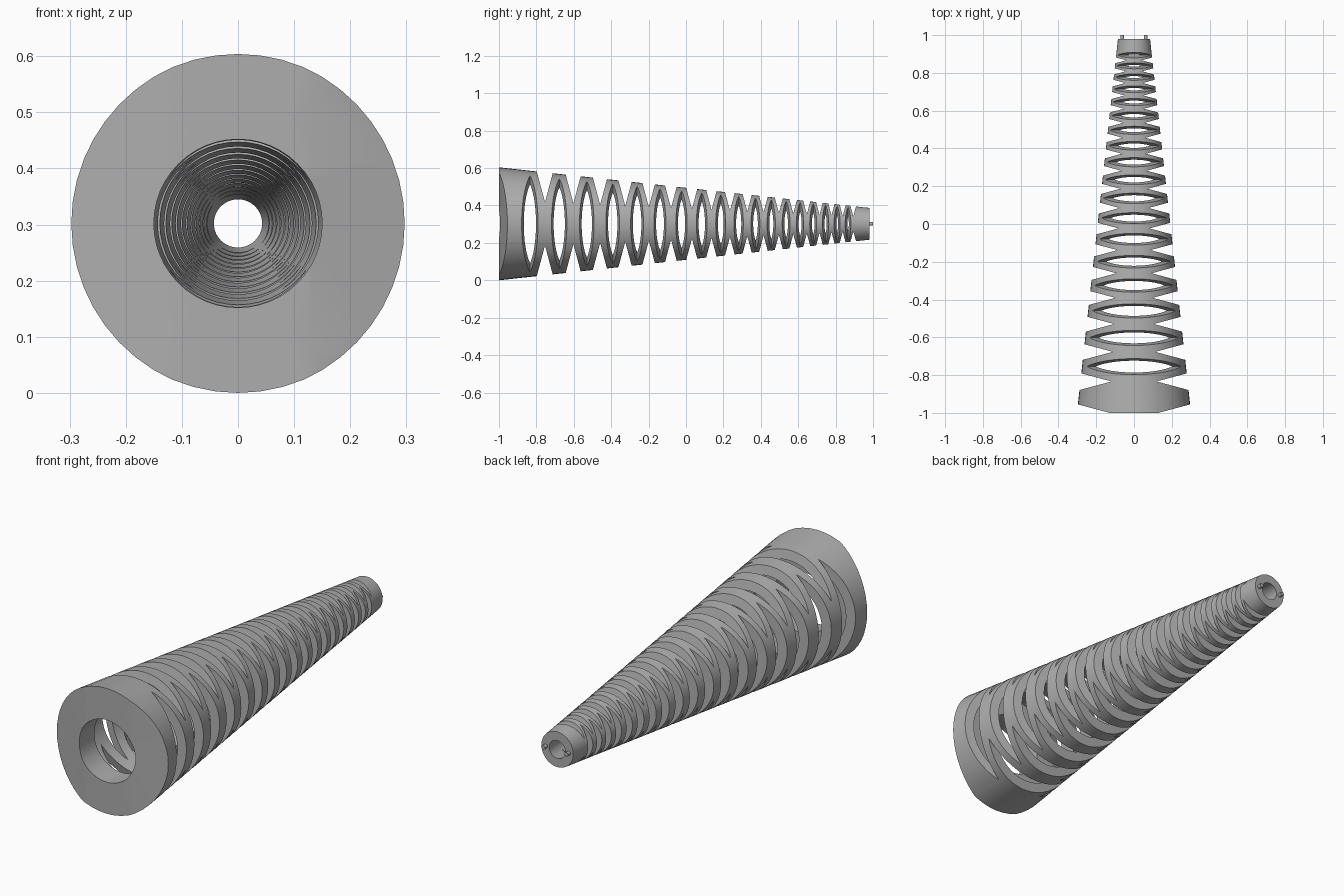
import bpy, bmesh, math
from mathutils import Matrix

cube = bpy.data.objects.get("Cube")
if cube:
    bpy.data.objects.remove(cube, do_unlink=True)

CENTRE_Z = 0.302
BACK = 0.98          # rear face of the sleeve
PITCH, SHRINK = 0.152, 0.94
SEGMENTS = 48

grey = bpy.data.materials.new("rubber grey")
grey.use_nodes = True
grey.diffuse_color = (0.42, 0.42, 0.42, 1)
grey.node_tree.nodes["Principled BSDF"].inputs["Base Color"].default_value = (0.42, 0.42, 0.42, 1)


def radius(y):
    return 0.302 - 0.1096 * (y + 1)


def notch_y(k):
    return -0.754 + PITCH * (1 - SHRINK ** k) / (1 - SHRINK)


def make_object(name, bm):
    bmesh.ops.recalc_face_normals(bm, faces=bm.faces)
    mesh = bpy.data.meshes.new(name)
    bm.to_mesh(mesh)
    bm.free()
    mesh.materials.append(grey)
    obj = bpy.data.objects.new(name, mesh)
    bpy.context.collection.objects.link(obj)
    return obj


def lathe(name, profile):
    """Spin a closed (radius, y) outline around the y axis."""
    bm = bmesh.new()
    rings = []
    for i in range(SEGMENTS):
        a = 2 * math.pi * i / SEGMENTS
        rings.append([bm.verts.new((r * math.cos(a), y, CENTRE_Z + r * math.sin(a)))
                      for r, y in profile])
    n = len(profile)
    for i in range(SEGMENTS):
        a, b = rings[i], rings[(i + 1) % SEGMENTS]
        for j in range(n):
            k = (j + 1) % n
            bm.faces.new((a[j], a[k], b[k], b[j]))
    return make_object(name, bm)


def wedge_cutters(name, steps, turn):
    """Pairs of V-shaped prisms pointing at the axis, turned about y."""
    bm = bmesh.new()
    for k in steps:
        y = notch_y(k)
        r = radius(y)
        tip, out = 0.42 * r, 1.12 * r
        half = 0.28 * PITCH * SHRINK ** k * (out - tip) / (r - tip)
        for side in (-1, 1):
            ends = [[bm.verts.new((side * x, y + dy, z))
                     for x, dy in ((tip, 0), (out, -half), (out, half))]
                    for z in (-1.2 * r, 1.2 * r)]
            bm.faces.new(ends[0])
            bm.faces.new(ends[1][::-1])
            for i in range(3):
                j = (i + 1) % 3
                bm.faces.new((ends[0][i], ends[0][j], ends[1][j], ends[1][i]))
    bmesh.ops.transform(bm, verts=bm.verts, matrix=Matrix.Translation((0, 0, CENTRE_Z))
                        @ Matrix.Rotation(turn, 4, 'Y'))
    obj = make_object(name, bm)
    obj.hide_render = True
    return obj


# Tapered hollow sleeve with a thick front collar
wall = 0.042
sleeve = lathe("tapered_sleeve", [
    (radius(-1), -1), (radius(BACK), BACK), (radius(BACK) - wall, BACK),
    (radius(-0.88) - wall, -0.88), (0.15, -0.88), (0.15, -1)])

# Alternating notches: sides (with the front chamfer), then top and bottom
cutters = [
    wedge_cutters("side_notch_cutter", [-1.5] + [k - 0.5 for k in range(18)], 0),
    wedge_cutters("top_notch_cutter", range(18), math.pi / 2)]
for cutter in cutters:
    mod = sleeve.modifiers.new(cutter.name, 'BOOLEAN')
    mod.operation = 'DIFFERENCE'
    mod.solver = 'EXACT'
    mod.object = cutter
bpy.context.view_layer.update()
cut_mesh = bpy.data.meshes.new_from_object(
    sleeve.evaluated_get(bpy.context.evaluated_depsgraph_get()))
sleeve.modifiers.clear()
sleeve.data = cut_mesh
for cutter in cutters:
    bpy.data.objects.remove(cutter, do_unlink=True)

# Two small pegs on the rear face
parts = [sleeve]
for name, side in (("left_peg", 1), ("right_peg", -1)):
    bm = bmesh.new()
    bmesh.ops.create_cone(
        bm, cap_ends=True, segments=16, radius1=0.01, radius2=0.01, depth=0.04,
        matrix=Matrix.Translation((side * 0.062, 0.98, CENTRE_Z))
        @ Matrix.Rotation(math.pi / 2, 4, 'X'))
    parts.append(make_object(name, bm))

# Smooth curved walls, sharp edges kept
bpy.ops.object.select_all(action='DESELECT')
for obj in parts:
    obj.select_set(True)
bpy.context.view_layer.objects.active = sleeve
bpy.ops.object.shade_smooth_by_angle(angle=math.radians(25))
